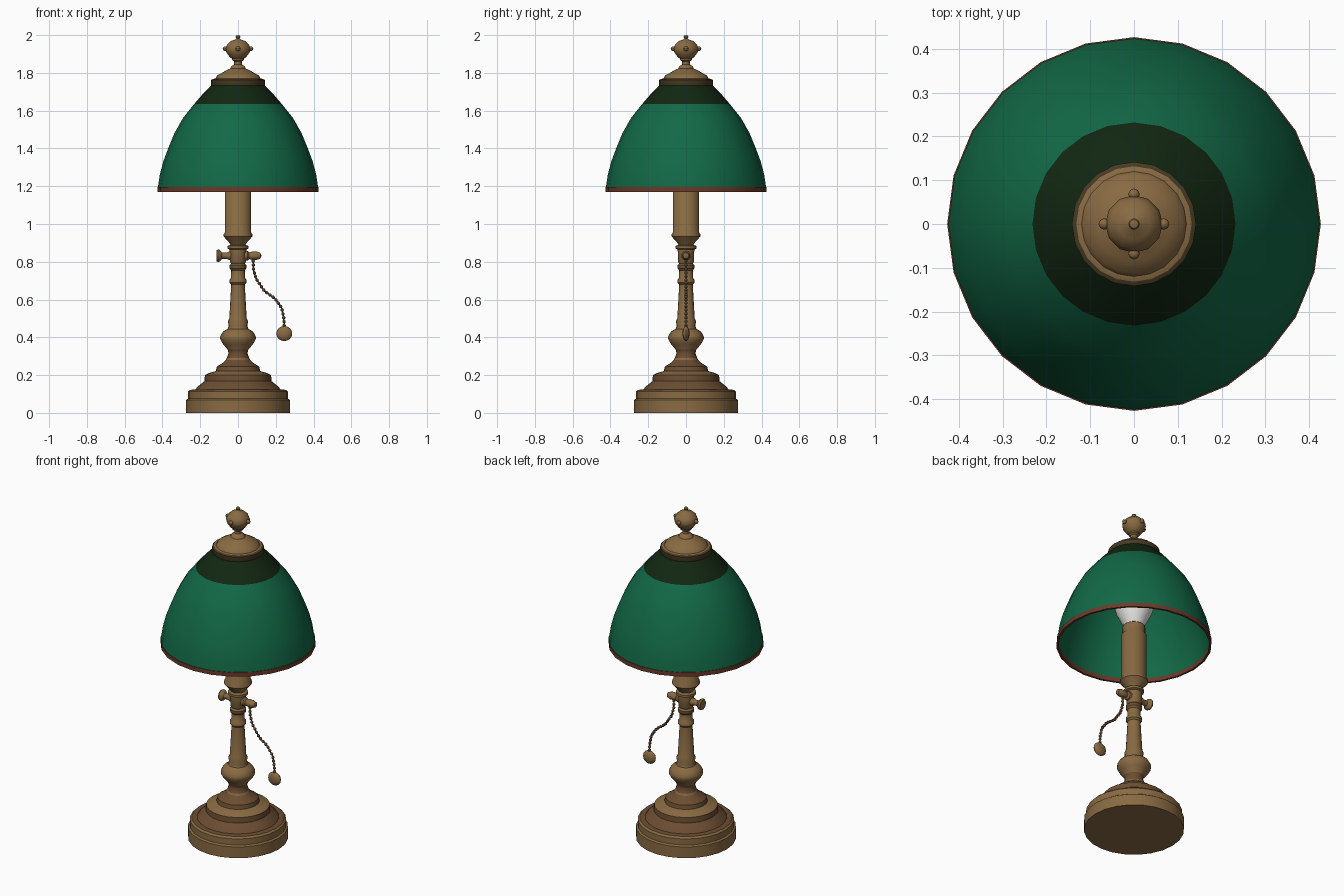
import bpy, bmesh, math
from mathutils import Vector, Matrix

if "Cube" in bpy.data.objects:
    bpy.data.objects.remove(bpy.data.objects["Cube"])


def material(name, rgb):
    m = bpy.data.materials.new(name)
    m.diffuse_color = (*rgb, 1)
    m.use_nodes = True
    m.node_tree.nodes["Principled BSDF"].inputs["Base Color"].default_value = m.diffuse_color
    return m


BRONZE = material("bronze", (0.25, 0.145, 0.055))
BROWN = material("red_brown_bronze", (0.15, 0.075, 0.032))
OLIVE = material("dark_bronze", (0.06, 0.042, 0.016))
GREEN = material("shade_green", (0.006, 0.14, 0.062))
DARK = material("dark_green", (0.006, 0.020, 0.006))
RIM = material("rim_brown", (0.15, 0.042, 0.022))
WHITE = material("bulb_white", (0.8, 0.8, 0.78))


def finish(name, bm, mats, angle=40, fix=True):
    if fix:
        bmesh.ops.recalc_face_normals(bm, faces=bm.faces[:])
    me = bpy.data.meshes.new(name)
    bm.to_mesh(me)
    bm.free()
    for m in mats:
        me.materials.append(m)
    ob = bpy.data.objects.new(name, me)
    bpy.context.collection.objects.link(ob)
    bpy.ops.object.select_all(action='DESELECT')
    ob.select_set(True)
    bpy.context.view_layer.objects.active = ob
    bpy.ops.object.shade_smooth_by_angle(angle=math.radians(angle))
    return ob


def lathe(name, profile, mats, rule=None, sides=20, closed=False, matrix=None):
    """Revolve (radius, z) points about z; rule(r, z) picks the material of a band."""
    bm = bmesh.new()
    rings = []
    for r, z in profile:
        if r == 0:
            rings.append([bm.verts.new((0, 0, z))] * sides)
        else:
            rings.append([bm.verts.new((r * math.cos(a), r * math.sin(a), z))
                          for a in (2 * math.pi * i / sides for i in range(sides))])
    n = len(profile)
    for k in range(n if closed else n - 1):
        k2 = (k + 1) % n
        (r0, z0), (r1, z1) = profile[k], profile[k2]
        for i in range(sides):
            j = (i + 1) % sides
            loop = [rings[k][i], rings[k][j], rings[k2][j], rings[k2][i]]
            f = bm.faces.new(list(dict.fromkeys(loop)))
            if rule:
                f.material_index = rule((r0 + r1) / 2, (z0 + z1) / 2)
    if matrix:
        bm.transform(matrix)
    return finish(name, bm, mats)


# Stepped foot
lathe("base", [(0, 0), (.275, 0), (.275, .068), (.265, .075), (.265, .112), (.255, .122),
               (.225, .124), (.215, .138), (.178, .168), (.175, .20), (.155, .21), (.118, .222),
               (.112, .245), (.08, .265), (.065, .28), (0, .28)],
      [BRONZE, BROWN], lambda r, z: int(.12 < z < .205 or .225 < z < .275), 24)

# Turned column
lathe("column", [(0, .26), (.075, .262), (.06, .29), (.05, .315), (.055, .335), (.08, .365),
                 (.094, .39), (.094, .405), (.08, .43), (.055, .445), (.05, .46), (.053, .485),
                 (.046, .50), (.036, .68), (.045, .69), (.045, .705), (.037, .715), (.036, .755),
                 (.045, .765), (.045, .782), (.036, .79), (.042, .80), (.044, .865), (.055, .87),
                 (.055, .884), (.038, .89), (.038, .90), (0, .90)],
      [BRONZE, BROWN], lambda r, z: int(.30 < z < .35 or .76 < z < .785), 16)

# Lamp socket
lathe("socket", [(0, .89), (.04, .89), (.05, .905), (.077, .935), (.077, .945), (.07, .955),
                 (.07, 1.23), (.062, 1.24), (.062, 1.285), (.05, 1.295), (0, 1.295)], [BRONZE])

# Bulb
lathe("bulb", [(0, 1.29), (.055, 1.29), (.075, 1.325), (.1, 1.375), (.112, 1.42), (.11, 1.46),
               (.095, 1.51), (.06, 1.55), (0, 1.57)], [WHITE])

# Domed shade shell with dark crown and brown rim
outer = [(.424, 1.195), (.414, 1.26), (.396, 1.33), (.37, 1.40), (.337, 1.48), (.292, 1.56),
         (.232, 1.635), (.185, 1.69), (.135, 1.74)]
inner = [(r - .008, z - .004) for r, z in reversed(outer)]
sh = lathe("shade", outer + inner, [GREEN, DARK], None, 24, True)
for p in sh.data.polygons:
    if p.center.z > 1.64 and p.normal.z > 0:
        p.material_index = 1
lathe("shade_rim", [(.427, 1.17), (.427, 1.195), (.415, 1.196), (.415, 1.17)],
      [RIM], None, 24, True)

# Cap over the shade
lathe("cap", [(0, 1.725), (.138, 1.72), (.142, 1.725), (.142, 1.762), (.132, 1.768),
              (.12, 1.77), (.112, 1.785), (.085, 1.80), (.06, 1.815), (.035, 1.825), (0, 1.83)],
      [BRONZE, OLIVE], lambda r, z: int(z < 1.766), 20)

# Finial with ball, four side studs and tip
lathe("finial", [(0, 1.81), (.045, 1.815), (.035, 1.835), (.02, 1.845), (.02, 1.86),
                 (.032, 1.868), (.032, 1.875), (.045, 1.885), (.062, 1.91), (.066, 1.928),
                 (.058, 1.95), (.036, 1.97), (.012, 1.978), (.008, 1.983), (.013, 1.99),
                 (.01, 1.997), (0, 2.0)], [BRONZE], None, 12)
bm = bmesh.new()
for i in range(4):
    a = i * math.pi / 2
    bmesh.ops.create_uvsphere(bm, u_segments=8, v_segments=6, radius=.013, matrix=Matrix.Translation(
        (.068 * math.cos(a), .068 * math.sin(a), 1.928)))
finish("finial_studs", bm, [BRONZE])

# Switch: flared turn key at left, chain spout at right
to_x = Matrix.Translation((0, 0, .832)) @ Matrix.Rotation(math.pi / 2, 4, 'Y')
lathe("switch_key", [(0, -.113), (.03, -.113), (.034, -.105), (.03, -.095), (.017, -.085),
                     (.016, -.06), (.022, -.05), (.022, -.03), (0, -.03)],
      [BRONZE], None, 12, matrix=to_x)
lathe("chain_spout", [(0, .03), (.026, .03), (.026, .05), (.018, .058), (.022, .075),
                      (.022, .10), (.015, .118), (0, .125)], [BRONZE], None, 12, matrix=to_x)

# Bead chain: beads spaced evenly along a path, with a thin cord through them
path = [Vector((x, 0, z)) for x, z in
        [(.08, .825), (.082, .76), (.096, .71), (.14, .645), (.196, .605), (.232, .555),
         (.243, .50), (.245, .45)]]
bm = bmesh.new()
step, carry = .021, 0
for a, b in zip(path, path[1:]):
    d = b - a
    t = carry
    while t < d.length:
        p = a + d * (t / d.length)
        bmesh.ops.create_uvsphere(bm, u_segments=8, v_segments=6, radius=.009,
                                  matrix=Matrix.Translation(p))
        t += step
    carry = t - d.length
    turn = d.to_track_quat('Z', 'Y').to_matrix().to_4x4()
    bmesh.ops.create_cone(bm, segments=6, radius1=.004, radius2=.004, depth=d.length,
                          cap_ends=True, matrix=Matrix.Translation((a + b) / 2) @ turn)
finish("pull_chain", bm, [BROWN])

# Flattened pull at the chain end
bm = bmesh.new()
bmesh.ops.create_uvsphere(bm, u_segments=12, v_segments=8, radius=.042,
                          matrix=Matrix.Translation((.245, 0, .42)) @ Matrix.Diagonal((1, .45, .95, 1)))
finish("chain_pull", bm, [BRONZE])
